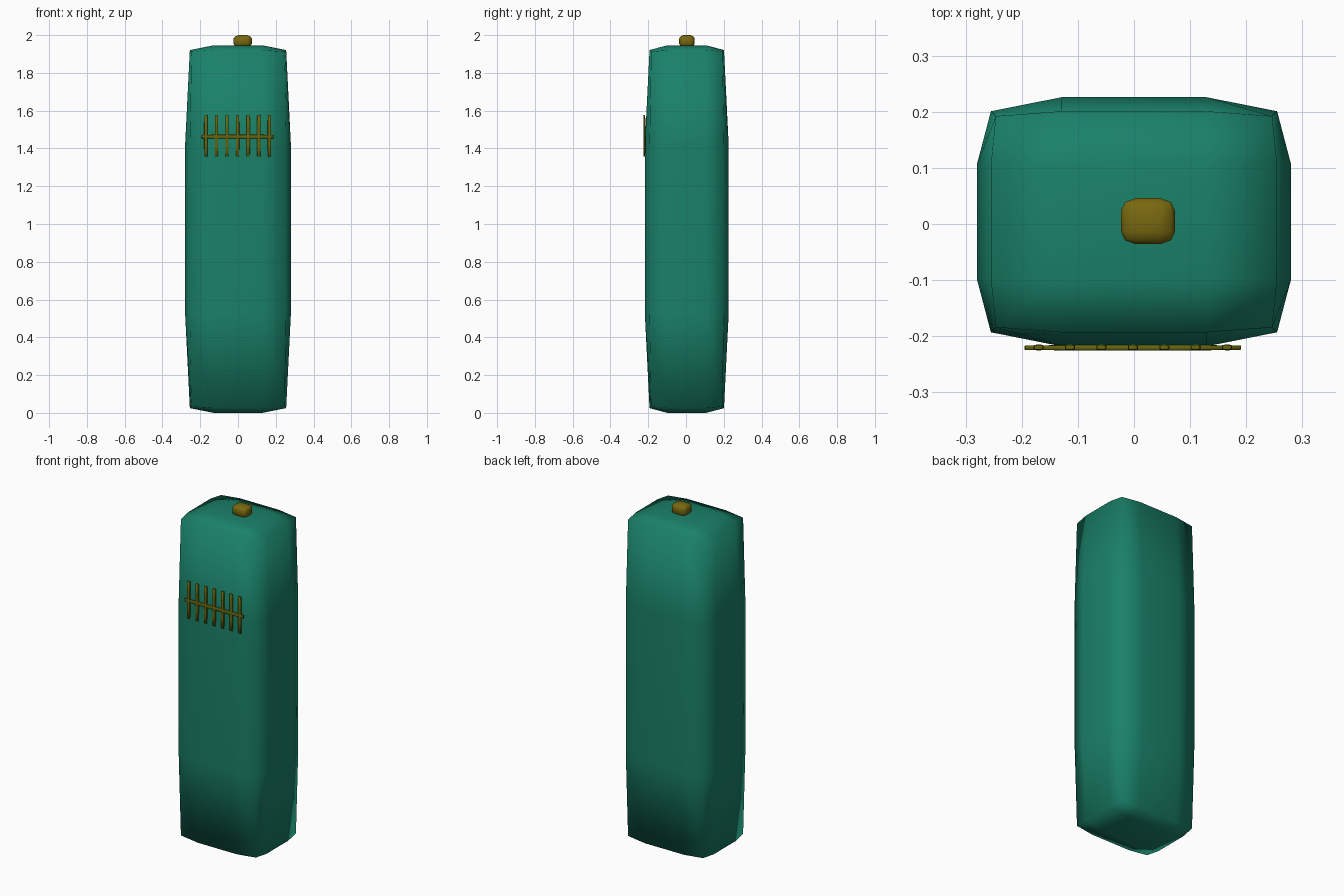
import bpy, bmesh
from mathutils import Vector

if "Cube" in bpy.data.objects:
    bpy.data.objects.remove(bpy.data.objects["Cube"])


def material(name, color):
    m = bpy.data.materials.new(name)
    m.diffuse_color = (*color, 1)
    m.use_nodes = True
    m.node_tree.nodes["Principled BSDF"].inputs["Base Color"].default_value = m.diffuse_color
    return m


teal = material("teal_green", (0.01, 0.22, 0.14))
olive = material("olive", (0.13, 0.13, 0.005))
amber = material("amber", (0.19, 0.14, 0.005))


# Low-poly pillow block: 3x3 grid per side, edges and corners pulled inwards
def soft_block(name, center, half, soften, mat):
    bm = bmesh.new()
    bmesh.ops.create_cube(bm, size=2)
    bmesh.ops.subdivide_edges(bm, edges=bm.edges[:], cuts=2, use_grid_fill=True)
    for v in bm.verts:
        outer = [abs(c) > 0.9 for c in v.co]
        pull = soften * (0, 0, 1, 1.35)[sum(outer)]
        v.co = Vector([
            (1 if c > 0 else -1) * ((h - pull) if o else h * 0.46)
            for c, h, o in zip(v.co, half, outer)]) + Vector(center)
    for f in bm.faces:
        f.smooth = True
    bmesh.ops.recalc_face_normals(bm, faces=bm.faces[:])
    mesh = bpy.data.meshes.new(name)
    bm.to_mesh(mesh)
    bm.free()
    mesh.materials.append(mat)
    ob = bpy.data.objects.new(name, mesh)
    bpy.context.collection.objects.link(ob)
    return ob


# Tall body and the small knob on top
soft_block("body", (0, 0.004, 0.973), (0.28, 0.222, 0.973), 0.025, teal)
soft_block("top_knob", (0.025, 0.005, 1.968), (0.048, 0.041, 0.032), 0.007, amber)

# Grille on the front: seven upright bars and one crossbar
for i in range(7):
    soft_block(f"grille_bar_{i + 1}", (-0.17 + i * 0.056, -0.220, 1.467),
               (0.009, 0.005, 0.11), 0.001, olive)
soft_block("grille_crossbar", (-0.002, -0.2205, 1.463), (0.193, 0.005, 0.01), 0.001, olive)
